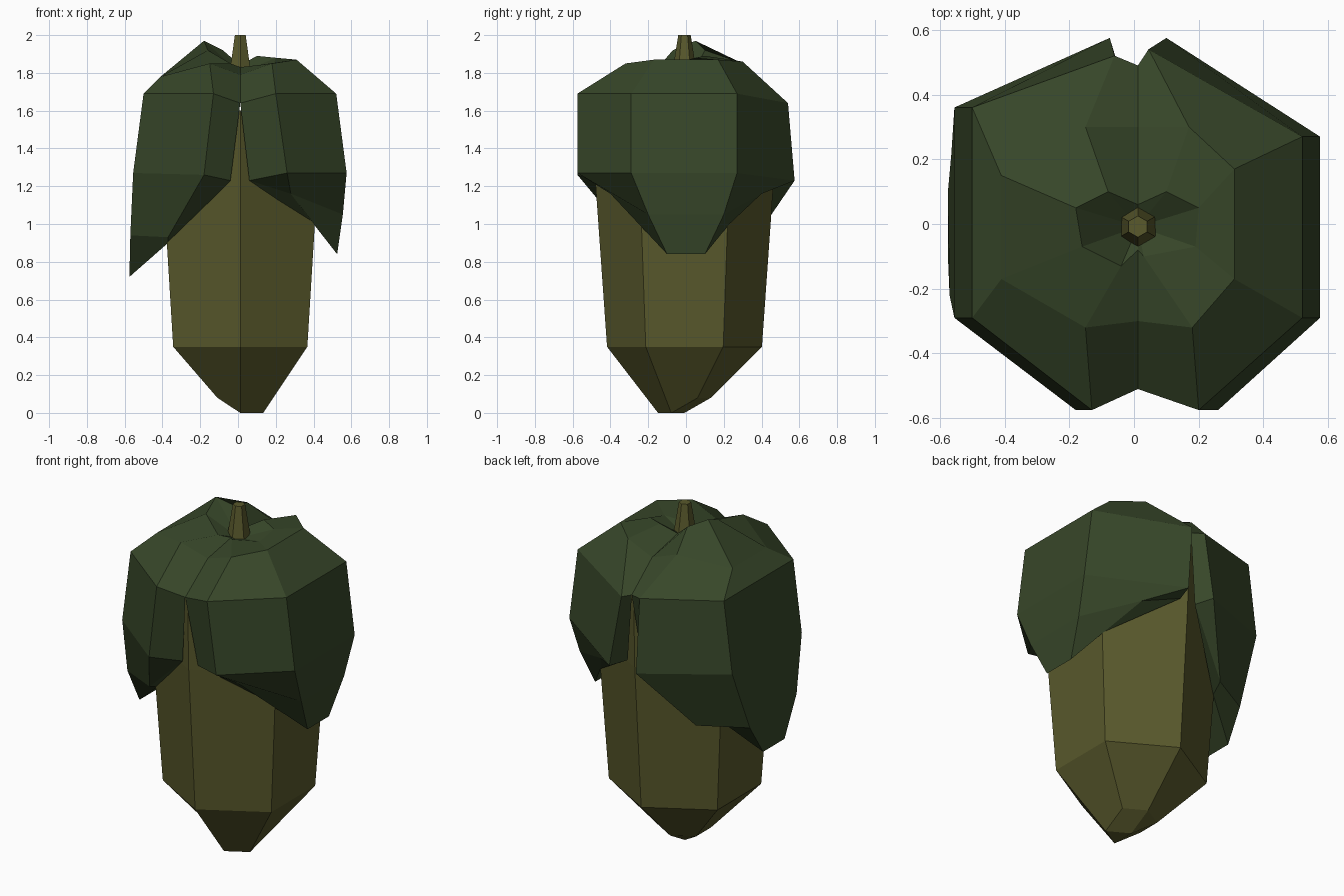
import bpy, bmesh
from math import sin, cos, pi

if "Cube" in bpy.data.objects:
    bpy.data.objects.remove(bpy.data.objects["Cube"])

CX, CY = 0.012, -0.008   # axis of the nut


def material(name, rgb):
    m = bpy.data.materials.new(name)
    m.diffuse_color = (*rgb, 1)
    m.use_nodes = True
    m.node_tree.nodes["Principled BSDF"].inputs["Base Color"].default_value = m.diffuse_color
    return m


def finish(bm, name, mat):
    bmesh.ops.remove_doubles(bm, verts=bm.verts, dist=0.0005)
    bmesh.ops.recalc_face_normals(bm, faces=bm.faces)
    me = bpy.data.meshes.new(name)
    bm.to_mesh(me)
    bm.free()
    me.materials.append(mat)
    ob = bpy.data.objects.new(name, me)
    bpy.context.collection.objects.link(ob)
    return ob


def hex_ring(bm, r, z):
    # first corner faces the front
    return [bm.verts.new((CX + r * sin(i * pi / 3), CY - r * cos(i * pi / 3), z)) for i in range(6)]


def bridge(bm, a, b):
    for i in range(6):
        j = (i + 1) % 6
        bm.faces.new((a[i], a[j], b[j], b[i]))


olive = material("nut_olive", (0.10, 0.10, 0.025))
green = material("husk_green", (0.038, 0.062, 0.022))

# nut body: hexagonal, with a lopsided pointed base
bm = bmesh.new()
rings = [hex_ring(bm, r, z) for r, z in ((0.14, 0.08), (0.41, 0.35), (0.47, 1.2), (0.48, 1.6))]
for v in rings[0][:2]:
    v.co.z = 0
for a, b in zip(rings, rings[1:]):
    bridge(bm, a, b)
bm.faces.new(rings[-1])
tip = bm.verts.new((CX, CY, 0))
for i in range(6):
    bm.faces.new((tip, rings[0][i], rings[0][(i + 1) % 6]))
finish(bm, "nut_body", olive)

# stem
bm = bmesh.new()
low, top = hex_ring(bm, 0.068, 1.78), hex_ring(bm, 0.033, 2.0)
bridge(bm, low, top)
bm.faces.new(low)
bm.faces.new(top)
finish(bm, "stem", olive)


# husk leaf: columns run from stem to tip; back columns mirror the front ones
def husk(name, notch, corner, side, back_corner, back_side):
    def mirrored(col, changes):
        return [changes.get(i, (x, -y, z)) for i, (x, y, z) in enumerate(col)]

    notch = notch + [notch[-1]] * 2
    back_notch = mirrored(notch, {0: (CX, 0.06, 1.84), 2: (CX, 0.49, 1.64)})
    cols = [notch, corner, side, mirrored(side, back_side),
            mirrored(corner, back_corner), back_notch]
    bm = bmesh.new()
    grid = [[bm.verts.new(p) for p in col] for col in cols]
    centre = bm.verts.new((CX, CY, 1.80))
    for a, b in zip(grid, grid[1:]):
        bm.faces.new((centre, a[0], b[0]))
        for i in range(5):
            bm.faces.new((a[i], b[i], b[i + 1], a[i + 1]))
    # underside of the tip
    bm.faces.new([grid[k][5] for k in (1, 2, 3, 4)])
    # collapsed notch quads become triangles
    bmesh.ops.dissolve_degenerate(bm, edges=bm.edges, dist=0.0005)
    finish(bm, name, green)


husk("husk_right",
     [(CX, -0.08, 1.83), (CX, -0.30, 1.79), (CX, -0.51, 1.64), (0.06, -0.46, 1.23)],
     [(0.03, -0.10, 1.83), (0.18, -0.32, 1.85), (0.20, -0.575, 1.69),
      (0.26, -0.575, 1.27), (0.28, -0.40, 1.16), (0.40, -0.23, 1.0)],
     [(0.19, -0.07, 1.85), (0.31, -0.17, 1.87), (0.52, -0.29, 1.69),
      (0.575, -0.29, 1.27), (0.555, -0.20, 1.05), (0.525, -0.10, 0.84)],
     {0: (0.10, 0.10, 1.89), 1: (0.17, 0.30, 1.86), 2: (0.045, 0.54, 1.64),
      3: (0.10, 0.575, 1.23)},
     {0: (0.20, 0.05, 1.88), 2: (0.52, 0.27, 1.69), 3: (0.575, 0.27, 1.27)})

husk("husk_left",
     [(CX, -0.08, 1.83), (CX, -0.30, 1.79), (CX, -0.51, 1.64), (-0.04, -0.46, 1.23)],
     [(-0.04, -0.13, 1.85), (-0.15, -0.32, 1.85), (-0.13, -0.575, 1.69),
      (-0.18, -0.575, 1.26), (-0.37, -0.30, 0.93), (-0.37, -0.22, 0.90)],
     [(-0.16, -0.07, 1.92), (-0.41, -0.17, 1.78), (-0.50, -0.29, 1.69),
      (-0.555, -0.29, 1.27), (-0.57, -0.22, 0.94), (-0.575, -0.10, 0.72)],
     {0: (-0.08, 0.10, 1.92), 1: (-0.15, 0.30, 1.85), 2: (-0.06, 0.52, 1.65),
      3: (-0.075, 0.575, 1.23), 4: (-0.31, 0.35, 0.90)},
     {0: (-0.18, 0.05, 1.97), 1: (-0.41, 0.15, 1.78), 2: (-0.50, 0.36, 1.69),
      3: (-0.555, 0.36, 1.27), 4: (-0.565, 0.21, 0.90)})
